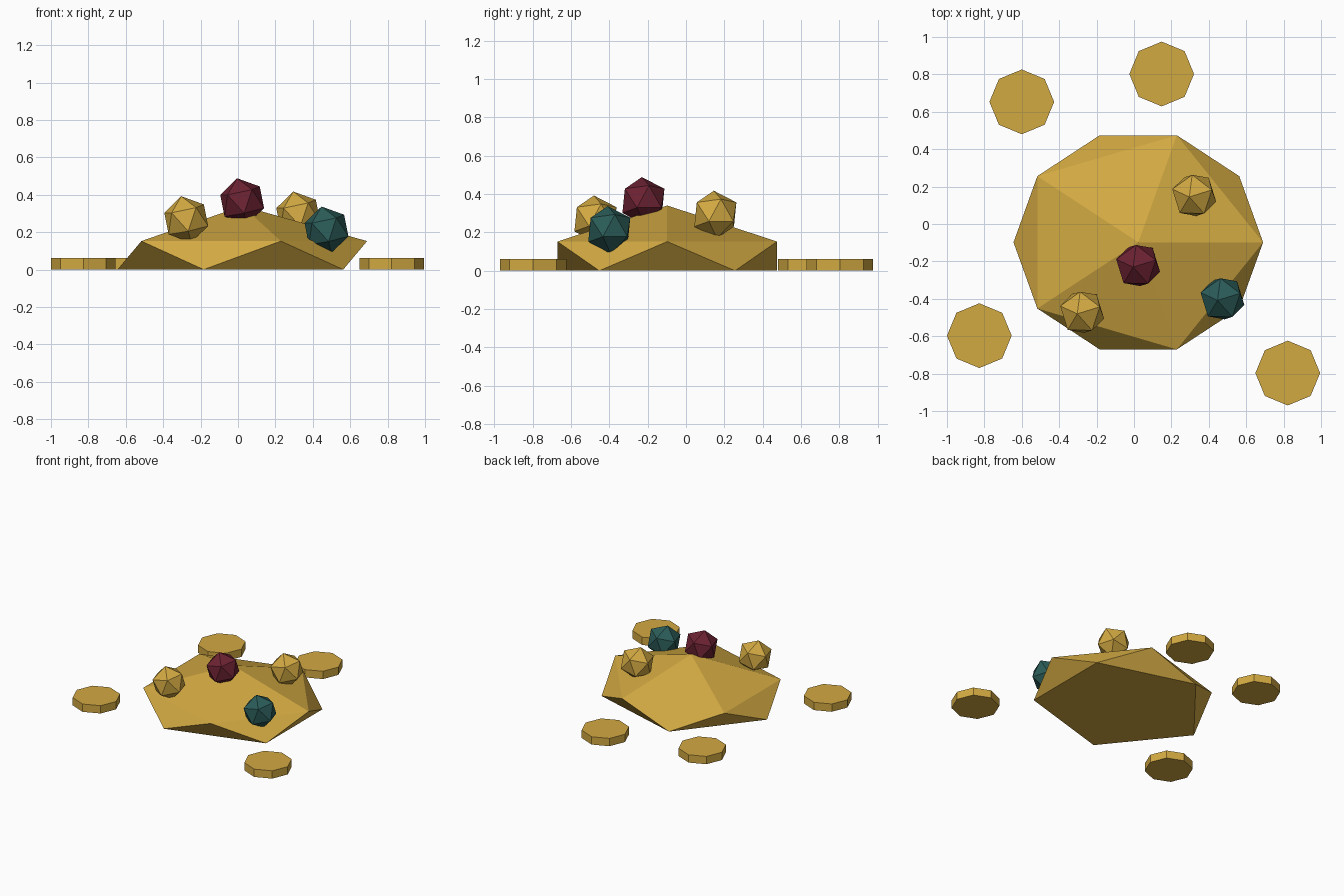
import bpy, bmesh
from mathutils import Matrix, Euler, Vector

default_cube = bpy.data.objects.get("Cube")
if default_cube:
    bpy.data.objects.remove(default_cube, do_unlink=True)


def make_material(name, rgb):
    mat = bpy.data.materials.new(name)
    mat.use_nodes = True
    color = (*rgb, 1.0)
    mat.diffuse_color = color
    bsdf = next(n for n in mat.node_tree.nodes if n.type == 'BSDF_PRINCIPLED')
    bsdf.inputs["Base Color"].default_value = color
    return mat


GOLD = make_material("gold", (0.65, 0.40, 0.055))
RED = make_material("deep red", (0.15, 0.016, 0.032))
TEAL = make_material("dark teal", (0.024, 0.107, 0.098))


def finish(bm, name, mat, location):
    mesh = bpy.data.meshes.new(name)
    bm.to_mesh(mesh)
    bm.free()
    mesh.materials.append(mat)
    obj = bpy.data.objects.new(name, mesh)
    obj.location = location
    bpy.context.collection.objects.link(obj)
    return obj


# Treasure heap: squashed icosahedron with its underside flattened to the ground
bm = bmesh.new()
bmesh.ops.create_icosphere(bm, subdivisions=1, radius=1)
bmesh.ops.scale(bm, vec=Vector((0.746, 0.673, 0.34)), verts=bm.verts)
for v in bm.verts:
    v.co.z = max(v.co.z, 0)
finish(bm, "heap", GOLD, (0.023, -0.098, 0))

# Loose coins lying around the heap
COIN_HEIGHT = 0.062
for i, (x, y) in enumerate([(-0.6, 0.653), (0.148, 0.802),
                            (-0.827, -0.597), (0.822, -0.797)]):
    bm = bmesh.new()
    bmesh.ops.create_cone(bm, cap_ends=True, segments=8, radius1=0.173,
                          radius2=0.173, depth=COIN_HEIGHT)
    finish(bm, f"coin_{i + 1}", GOLD, (x, y, COIN_HEIGHT / 2))

# Faceted gems and nuggets, slightly tilted, resting on the heap
tilt = Euler((0, -0.22, 0.3)).to_matrix().to_4x4()
for name, mat, location in [
    ("red_gem", RED, (0.022, -0.222, 0.364)),
    ("teal_gem", TEAL, (0.473, -0.4, 0.213)),
    ("front_nugget", GOLD, (-0.277, -0.472, 0.268)),
    ("back_nugget", GOLD, (0.322, 0.153, 0.293)),
]:
    bm = bmesh.new()
    bmesh.ops.create_icosphere(bm, subdivisions=1, radius=0.127, matrix=tilt)
    finish(bm, name, mat, location)
